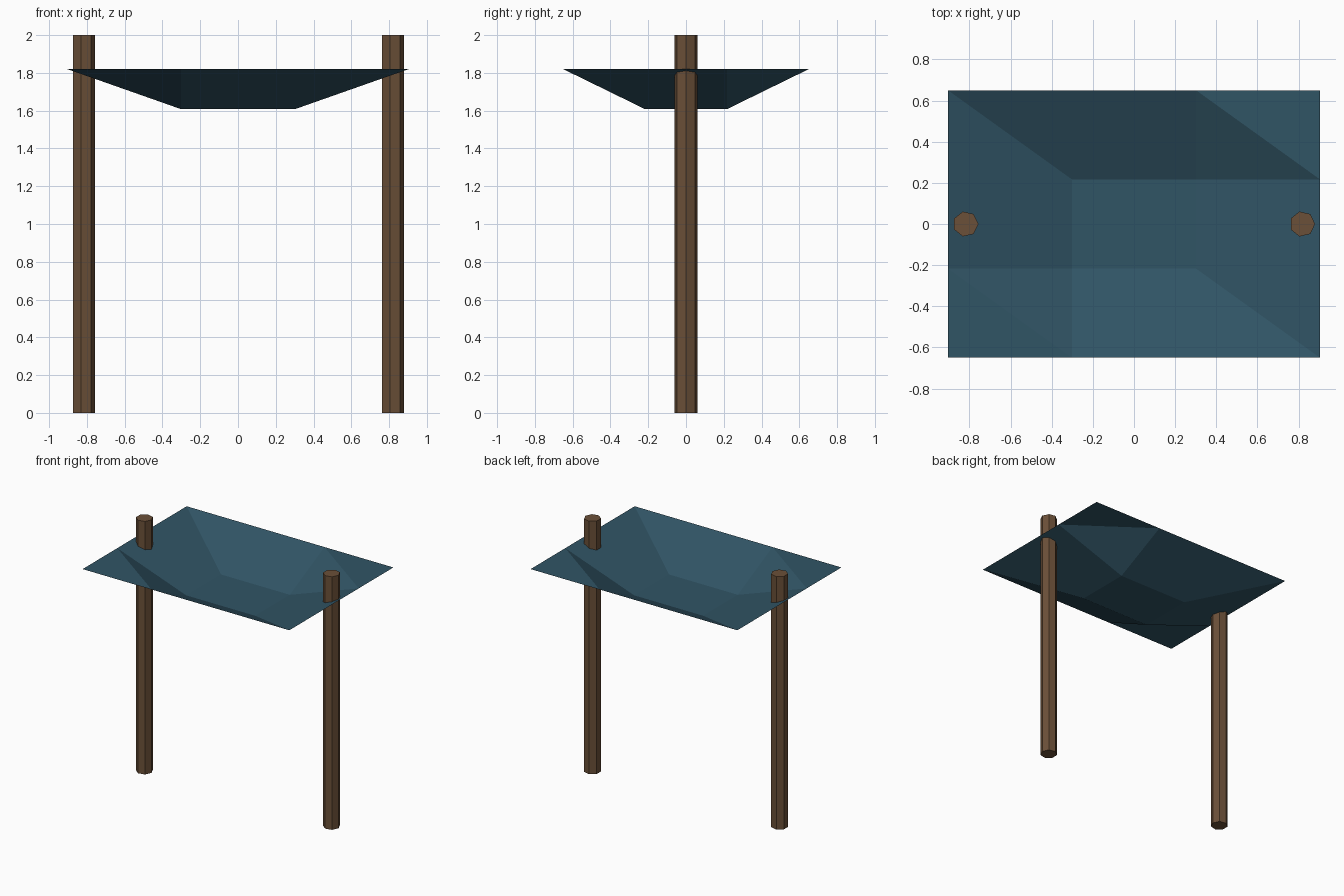
import bpy, bmesh, math
from mathutils import Matrix

if "Cube" in bpy.data.objects:
    bpy.data.objects.remove(bpy.data.objects["Cube"])


def material(name, color):
    m = bpy.data.materials.new(name)
    m.diffuse_color = (*color, 1.0)
    m.use_nodes = True
    m.node_tree.nodes["Principled BSDF"].inputs["Base Color"].default_value = m.diffuse_color
    return m


def add_object(name, bm, mat):
    mesh = bpy.data.meshes.new(name)
    bm.to_mesh(mesh)
    bm.free()
    mesh.materials.append(mat)
    ob = bpy.data.objects.new(name, mesh)
    bpy.context.collection.objects.link(ob)
    return ob


wood = material("brown wood", (0.147, 0.080, 0.040))
cloth = material("blue cloth", (0.030, 0.089, 0.130))

# Two seven-sided posts
for side, x in (("left", -0.818), ("right", 0.818)):
    bm = bmesh.new()
    bmesh.ops.create_cone(bm, cap_ends=True, segments=7, radius1=0.062,
                          radius2=0.062, depth=2.0)
    # turn so that one corner points along +x
    bmesh.ops.rotate(bm, verts=bm.verts, matrix=Matrix.Rotation(-math.pi / 2, 3, 'Z'))
    bmesh.ops.translate(bm, verts=bm.verts, vec=(x, 0, 1.0))
    add_object(side + "_post", bm, wood)

# Sagging awning: 3 x 3 sheet whose inner corners hang lower
HALF_X, HALF_Y, RIM_Z, SAG_Z = 0.904, 0.65, 1.82, 1.608
bm = bmesh.new()
grid = []
for j in range(4):
    row = []
    for i in range(4):
        inner = i in (1, 2) and j in (1, 2)
        row.append(bm.verts.new((HALF_X * (2 * i / 3 - 1), HALF_Y * (2 * j / 3 - 1),
                                 SAG_Z if inner else RIM_Z)))
    grid.append(row)
for j in range(3):
    for i in range(3):
        a, b = grid[j][i], grid[j][i + 1]
        c, d = grid[j + 1][i + 1], grid[j + 1][i]
        # every cell is split from its back left to its front right corner
        bm.faces.new((a, b, d))
        bm.faces.new((b, c, d))
add_object("awning_cloth", bm, cloth)
